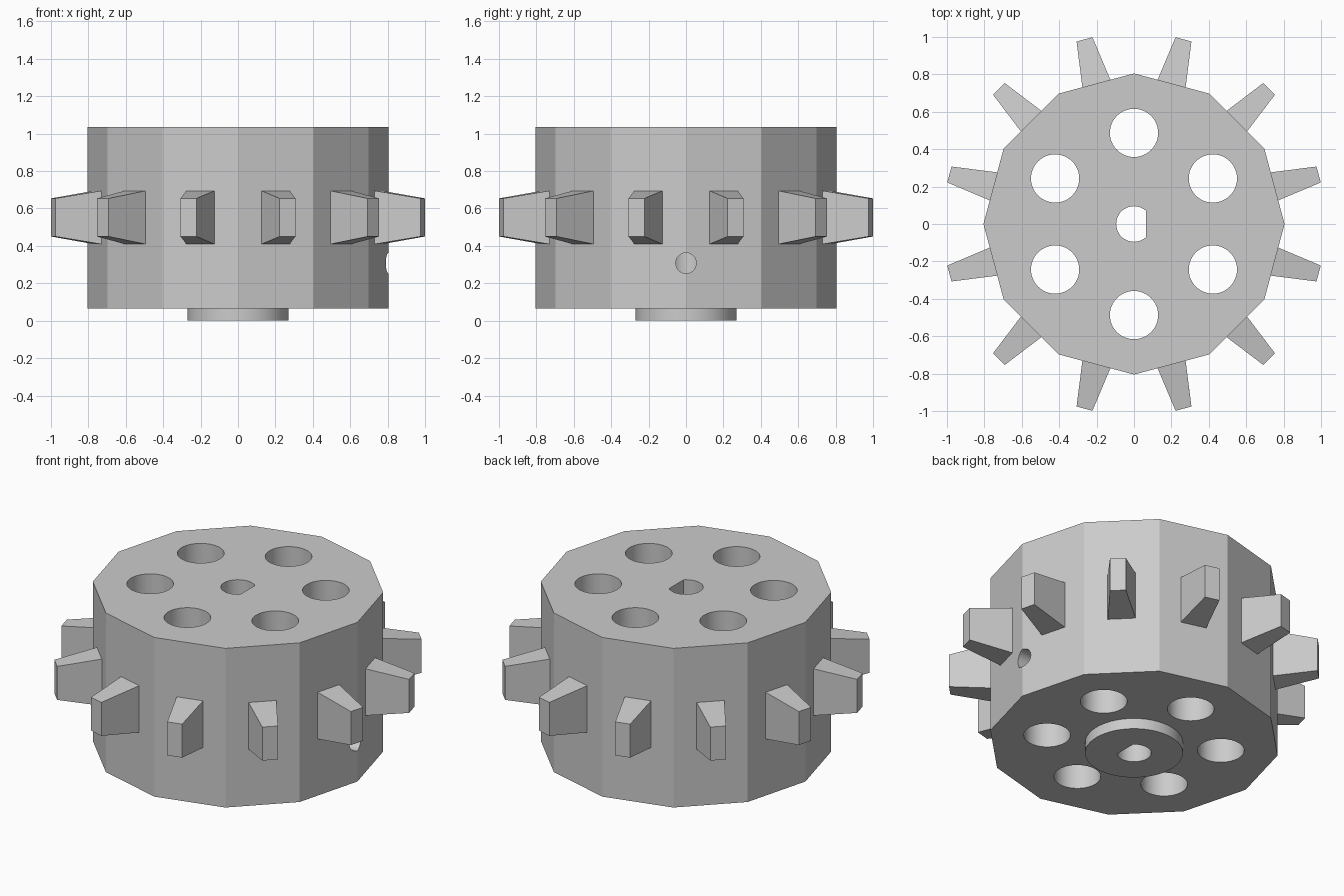
import bpy
import bmesh
from math import cos, sin, pi, radians
from mathutils import Matrix, Vector

if "Cube" in bpy.data.objects:
    bpy.data.objects.remove(bpy.data.objects["Cube"])

grey = bpy.data.materials.new("plain grey")
grey.use_nodes = True
colour = (0.6, 0.6, 0.6, 1)
grey.diffuse_color = colour
grey.node_tree.nodes["Principled BSDF"].inputs["Base Color"].default_value = colour


def circle(radius, sides, cx=0, cy=0):
    return [(cx + radius * cos(2 * pi * i / sides), cy + radius * sin(2 * pi * i / sides))
            for i in range(sides)]


def loft(name, bottom, top, z0, z1, matrix=Matrix()):
    """Solid between two outlines with the same number of points."""
    bm = bmesh.new()
    low = [bm.verts.new(matrix @ Vector((x, y, z0))) for x, y in bottom]
    high = [bm.verts.new(matrix @ Vector((x, y, z1))) for x, y in top]
    bm.faces.new(low[::-1])
    bm.faces.new(high)
    for i in range(len(low)):
        j = (i + 1) % len(low)
        bm.faces.new((low[i], low[j], high[j], high[i]))
    bmesh.ops.recalc_face_normals(bm, faces=bm.faces)
    mesh = bpy.data.meshes.new(name)
    bm.to_mesh(mesh)
    bm.free()
    mesh.materials.append(grey)
    obj = bpy.data.objects.new(name, mesh)
    bpy.context.collection.objects.link(obj)
    return obj


def prism(name, outline, z0, z1, matrix=Matrix()):
    return loft(name, outline, outline, z0, z1, matrix)


def boolean(target, tool, operation):
    mod = target.modifiers.new(tool.name, "BOOLEAN")
    mod.operation, mod.solver, mod.object = operation, "EXACT", tool
    bpy.ops.object.select_all(action="DESELECT")
    bpy.context.view_layer.objects.active = target
    target.select_set(True)
    bpy.ops.object.modifier_apply(modifier=mod.name)
    bpy.data.objects.remove(tool)


# Twelve-sided drum with a round hub underneath
RADIUS = 0.805
drum = prism("wheel_body", circle(RADIUS, 12), 0.065, 1.035)
boolean(drum, prism("hub", circle(0.27, 64), 0, 0.2), "UNION")

# Ring of six through holes
for k in range(6):
    a = radians(30 + 60 * k)
    hole = circle(0.129, 48, 0.487 * cos(a), 0.487 * sin(a))
    boolean(drum, prism("ring_hole", hole, -0.1, 1.2), "DIFFERENCE")

# D-shaped shaft bore
bore = [p for p in circle(0.095, 64) if p[0] < 0.065]
flat = (0.095 ** 2 - 0.065 ** 2) ** 0.5
start = next(i for i, p in enumerate(bore) if p[1] < 0)
split = max(i for i, p in enumerate(bore) if p[1] < 0)
bore = [(0.065, flat)] + bore[:split + 1] + [(0.065, -flat)]
boolean(drum, prism("shaft_bore", bore, -0.1, 1.2), "DIFFERENCE")

# Set screw hole running from the rim into the bore
sideways = Matrix.Translation((0, 0, 0.308)) @ Matrix.Rotation(pi / 2, 4, "Y")
boolean(drum, prism("screw_hole", circle(0.055, 32), 0, 1, sideways), "DIFFERENCE")

bpy.ops.object.shade_smooth_by_angle(angle=radians(22))

# Twelve tapered teeth, one in the middle of each flat side
base = RADIUS * cos(pi / 12)


def rectangle(w, h):
    return [(-h, -w), (h, -w), (h, w), (-h, w)]


for k in range(12):
    turn = (Matrix.Translation((0, 0, 0.552)) @ Matrix.Rotation(radians(15 + 30 * k), 4, "Z")
            @ Matrix.Rotation(pi / 2, 4, "Y"))
    loft("tooth_%02d" % (k + 1), rectangle(0.078, 0.143), rectangle(0.044, 0.102),
         base - 0.003, 1.022, turn)
